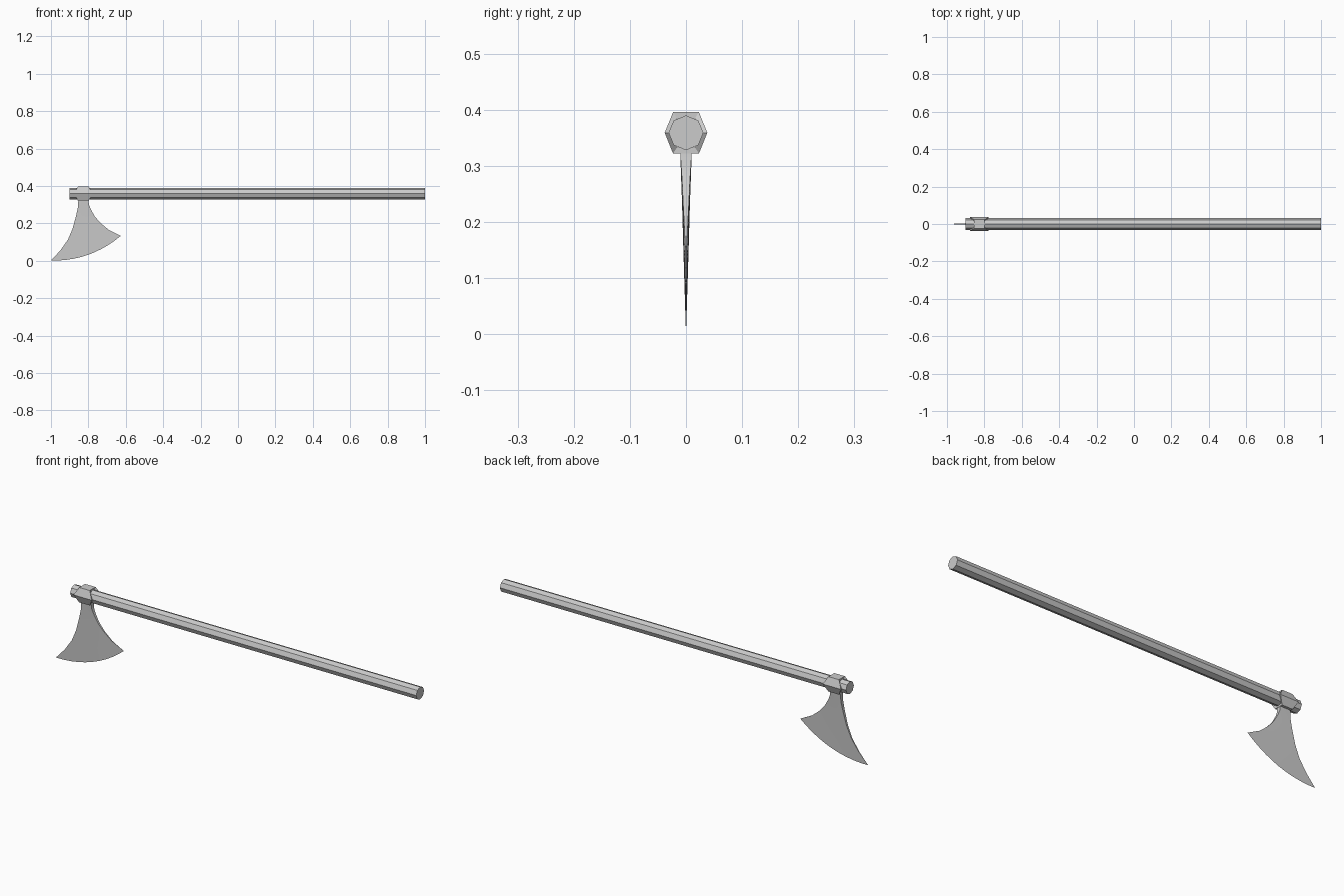
import bpy, bmesh, math
from mathutils import Vector

if "Cube" in bpy.data.objects:
    bpy.data.objects.remove(bpy.data.objects["Cube"])

ZC = 0.359  # handle axis height


def make(name, verts, faces, angle=None):
    mesh = bpy.data.meshes.new(name)
    bm = bmesh.new()
    vs = [bm.verts.new(v) for v in verts]
    for f in faces:
        bm.faces.new([vs[i] for i in f])
    bmesh.ops.remove_doubles(bm, verts=bm.verts, dist=1e-5)
    bmesh.ops.recalc_face_normals(bm, faces=bm.faces)
    bm.to_mesh(mesh)
    bm.free()
    ob = bpy.data.objects.new(name, mesh)
    bpy.context.collection.objects.link(ob)
    if angle:
        bpy.context.view_layer.objects.active = ob
        ob.select_set(True)
        bpy.ops.object.shade_smooth_by_angle(angle=math.radians(angle))
        ob.select_set(False)
    return ob


# Handle: long octagonal pole
bpy.ops.mesh.primitive_cylinder_add(vertices=8, radius=0.031, depth=1.9,
                                    location=(0.05, 0, ZC), rotation=(0, math.pi / 2, 0))
bpy.context.object.name = "handle"

# Collar: hexagonal socket whose side corners reach further along the handle
hexagon = [(0.023, 0.037, 0.029), (0.038, 0, 0.05), (0.023, -0.037, 0.029),
           (-0.023, -0.037, 0.029), (-0.038, 0, 0.05), (-0.023, 0.037, 0.029)]
rings = [(-1, 0.7), (-1, 1), (1, 1), (1, 0.7)]
verts = [(-0.827 + s * h, y * k, ZC + z * k) for s, k in rings for y, z, h in hexagon]
faces = [(r * 6 + i, r * 6 + (i + 1) % 6, (r + 1) % 4 * 6 + (i + 1) % 6, (r + 1) % 4 * 6 + i)
         for r in range(4) for i in range(6)]
make("collar", verts, faces)

# Blade: rows lofted from the neck down to the curved cutting edge
left = [(-0.853, 0.33), (-0.857, 0.28), (-0.868, 0.232), (-0.885, 0.17),
        (-0.91, 0.112), (-0.95, 0.055), (-1.0, 0.001)]
right = [(-0.80, 0.33), (-0.797, 0.30), (-0.787, 0.275), (-0.765, 0.236),
         (-0.735, 0.202), (-0.692, 0.166), (-0.627, 0.133)]
COLS, ROWS = 10, len(left)
verts, faces = [], []
for side in (-1, 1):
    for r in range(ROWS):
        t = r / (ROWS - 1)
        a, b = Vector(left[r]), Vector(right[r])
        chord = b - a
        normal = Vector((chord.y, -chord.x))
        for c in range(COLS + 1):
            s = c / COLS
            p = a + chord * s + normal * (0.094 * t * 4 * s * (1 - s))
            verts.append((p.x, side * 0.0105 * (1 - t), p.y))
W, N = COLS + 1, ROWS * (COLS + 1)
for o in (0, N):
    faces += [(o + r * W + c, o + r * W + c + 1, o + (r + 1) * W + c + 1, o + (r + 1) * W + c)
              for r in range(ROWS - 1) for c in range(COLS)]
faces += [(c, c + 1, N + c + 1, N + c) for c in range(COLS)]
for c in (0, COLS):
    for r in range(ROWS - 1):
        i, j = r * W + c, (r + 1) * W + c
        faces.append((i, j, N + j, N + i))
# the last side quads share the sharp edge, which is welded in make()
make("blade", verts, faces, 30)
